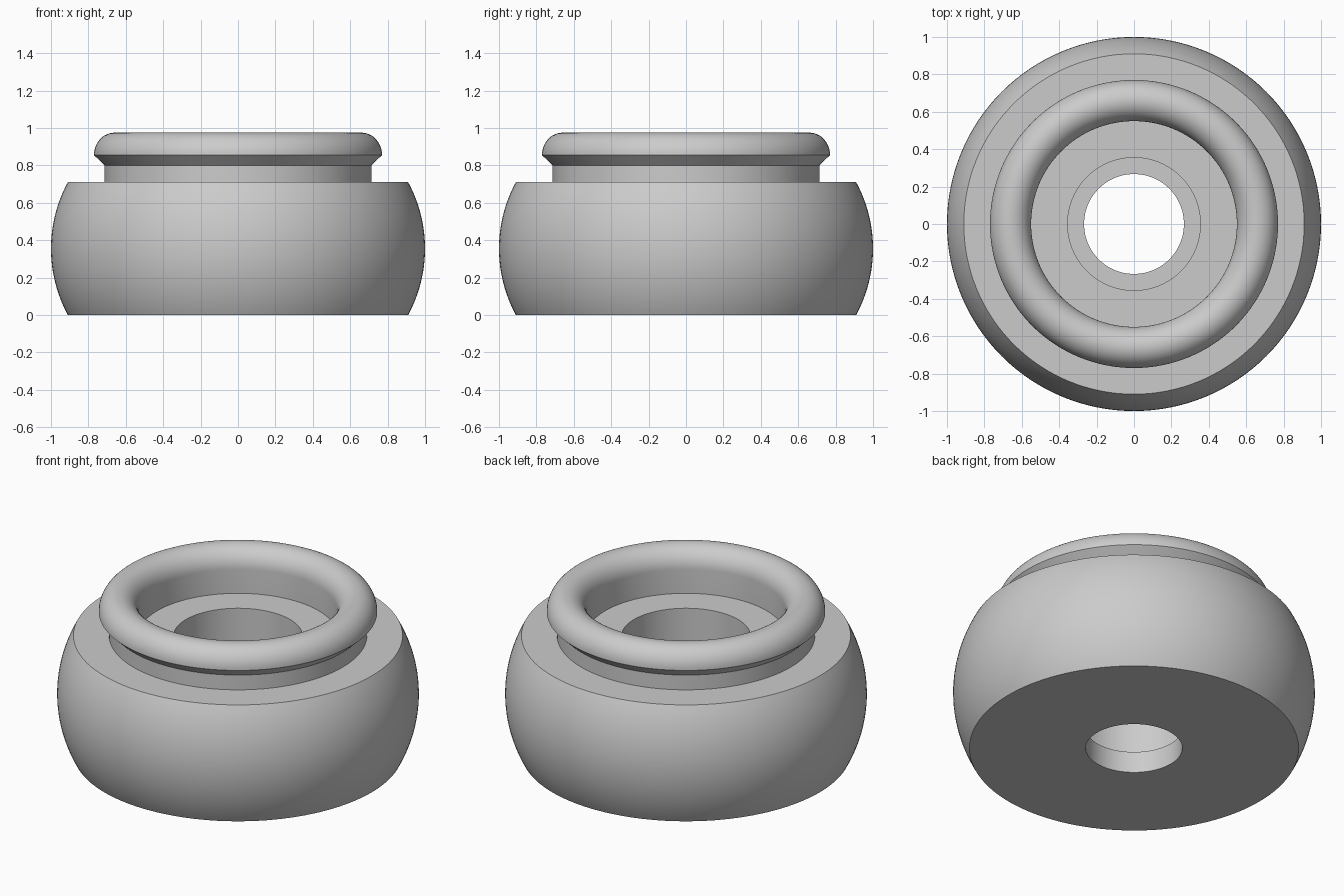
import bpy, bmesh, math

if "Cube" in bpy.data.objects:
    bpy.data.objects.remove(bpy.data.objects["Cube"])

SEGMENTS = 128

grey = bpy.data.materials.new("plain_grey")
grey.diffuse_color = (0.6, 0.6, 0.6, 1.0)
grey.use_nodes = True
grey.node_tree.nodes["Principled BSDF"].inputs["Base Color"].default_value = grey.diffuse_color


def arc(cx, cz, rx, rz, start, end, steps):
    """Points (radius, height) along an elliptical arc, angles in degrees."""
    pts = []
    for i in range(steps + 1):
        a = math.radians(start + (end - start) * i / steps)
        pts.append((cx + rx * math.cos(a), cz + rz * math.sin(a)))
    return pts


def lathe(name, profile):
    """Spin a closed (radius, height) profile around the z axis."""
    bm = bmesh.new()
    verts = [bm.verts.new((r, 0, z)) for r, z in profile]
    edges = [bm.edges.new((verts[i], verts[(i + 1) % len(verts)]))
             for i in range(len(verts))]
    bmesh.ops.spin(bm, geom=verts + edges, cent=(0, 0, 0), axis=(0, 0, 1),
                   angle=math.tau, steps=SEGMENTS, use_duplicate=False)
    bmesh.ops.remove_doubles(bm, verts=bm.verts, dist=1e-5)
    bmesh.ops.recalc_face_normals(bm, faces=bm.faces)
    mesh = bpy.data.meshes.new(name)
    bm.to_mesh(mesh)
    bm.free()
    mesh.materials.append(grey)
    obj = bpy.data.objects.new(name, mesh)
    bpy.context.collection.objects.link(obj)
    bpy.ops.object.select_all(action='DESELECT')
    obj.select_set(True)
    bpy.context.view_layer.objects.active = obj
    bpy.ops.object.shade_smooth_by_angle(angle=math.radians(25))
    return obj


# Bulging base with a stepped bore: narrow hole below, wide bore above
half, sag = 0.355, 0.09
radius = (half ** 2 + sag ** 2) / (2 * sag)
swing = math.degrees(math.asin(half / radius))
lathe("base", arc(1 - radius, half, radius, radius, -swing, swing, 24)
      + [(0.355, 0.71), (0.355, 0.13), (0.267, 0.13), (0.267, 0.0)])

# Collar: straight neck, flared underside and rounded rim, sunk into the base
lathe("collar", [(0.55, 0.70), (0.713, 0.70), (0.713, 0.80)]
      + arc(0.66, 0.855, 0.11, 0.12, 0, 180, 24))
